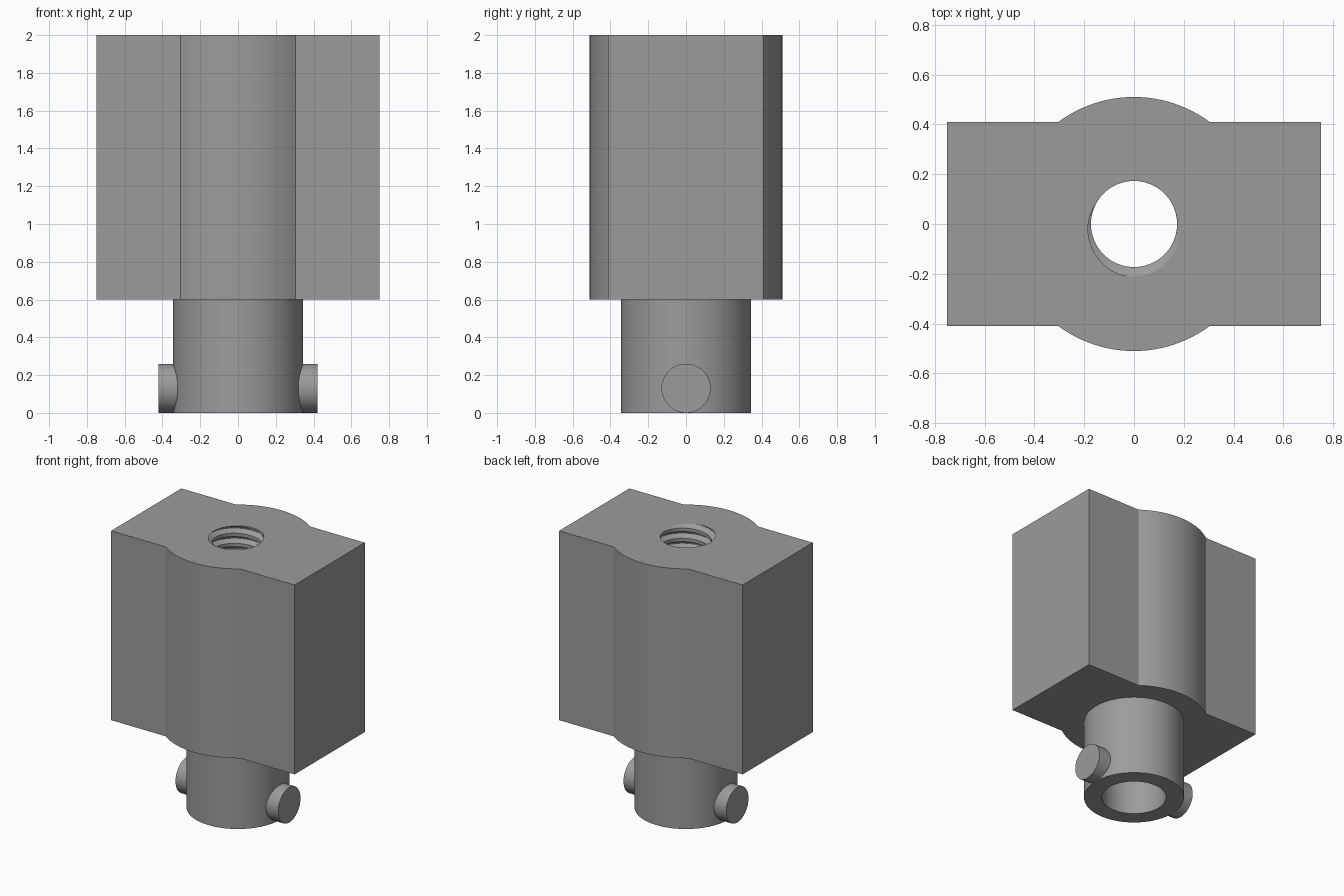
import bpy, bmesh, math

if "Cube" in bpy.data.objects:
    bpy.data.objects.remove(bpy.data.objects["Cube"])

TAU = 2 * math.pi
grey = bpy.data.materials.new("mid grey")
grey.diffuse_color = (0.33, 0.33, 0.33, 1)
grey.use_nodes = True
grey.node_tree.nodes["Principled BSDF"].inputs["Base Color"].default_value = grey.diffuse_color


def finish(name, bm, smooth=True):
    bmesh.ops.remove_doubles(bm, verts=bm.verts, dist=1e-5)
    bmesh.ops.recalc_face_normals(bm, faces=bm.faces)
    me = bpy.data.meshes.new(name)
    bm.to_mesh(me)
    bm.free()
    me.materials.append(grey)
    ob = bpy.data.objects.new(name, me)
    bpy.context.collection.objects.link(ob)
    bpy.ops.object.select_all(action='DESELECT')
    ob.select_set(True)
    bpy.context.view_layer.objects.active = ob
    if smooth:
        bpy.ops.object.shade_smooth_by_angle(angle=math.radians(25))
    return ob


# Block outline: rectangle with a round bulge on the front and back
HX, HY, R, Z0, Z1 = 0.75, 0.41, 0.51, 0.6, 2.0
a0 = math.asin(HY / R)
half = [(HX, HY)]
for i in range(25):
    a = a0 + (math.pi - 2 * a0) * i / 24
    half.append((R * math.cos(a), R * math.sin(a)))
half.append((-HX, HY))
outline = half + [(-x, -y) for x, y in half]
bm = bmesh.new()
base = bm.faces.new([bm.verts.new((x, y, Z0)) for x, y in outline])
top = bmesh.ops.extrude_face_region(bm, geom=[base], use_keep_orig=True)
bmesh.ops.translate(bm, vec=(0, 0, Z1 - Z0),
                    verts=[g for g in top["geom"] if isinstance(g, bmesh.types.BMVert)])
block = finish("block", bm, False)

# Right-hand screw thread, used to cut the hole through the block
PITCH, MINOR, MAJOR, SEG, LO, HI = 0.075, 0.173, 0.21, 48, 0.55, 2.05
STEPS = (0.0, 0.28, 0.33, 0.67, 0.72)   # positions along one pitch


def thread_radius(a, z):
    t = ((z - Z1) / PITCH - (a + math.pi / 2) / TAU + 0.5) % 1.0
    d = abs(t - 0.5)                     # 0 at the groove centre
    return MINOR + (MAJOR - MINOR) * max(0, min(1, (0.33 - d) / 0.28))


STEPS = (0.0, 0.17, 0.45, 0.55, 0.83)
turns = int((HI - LO) / PITCH) + 3
bm = bmesh.new()
columns = []
for i in range(SEG):
    a = TAU * i / SEG
    col = []
    for k in range(-turns - 1, 4):
        for s in STEPS:
            z = Z1 + PITCH * (k + s - 0.5 + (a + math.pi / 2) / TAU)
            z = max(LO, min(HI, z))
            r = thread_radius(a, z)
            col.append(bm.verts.new((r * math.cos(a), r * math.sin(a), z)))
    columns.append(col)
n = len(columns[0])
lap = len(STEPS)
for i in range(SEG):
    c, d = columns[i], columns[(i + 1) % SEG]
    shift = lap if i == SEG - 1 else 0   # the last strip joins one pitch higher
    for j in range(n - 1):
        j0, j1 = min(j + shift, n - 1), min(j + 1 + shift, n - 1)
        quad = [c[j], d[j0], d[j1], c[j + 1]]
        if j0 == j1:
            quad = [c[j], d[j0], c[j + 1]]
        bm.faces.new(quad)
for row in (0, n - 1):
    bm.faces.new([c[row] for c in columns])
bmesh.ops.dissolve_degenerate(bm, dist=1e-5, edges=bm.edges)
cutter = finish("thread_cutter", bm, False)

bpy.context.view_layer.objects.active = block
mod = block.modifiers.new("threaded hole", 'BOOLEAN')
mod.operation, mod.object, mod.solver = 'DIFFERENCE', cutter, 'EXACT'
bpy.ops.object.modifier_apply(modifier=mod.name)
bpy.data.objects.remove(cutter)
bpy.ops.object.select_all(action='DESELECT')
block.select_set(True)
bpy.ops.object.shade_smooth_by_angle(angle=math.radians(25))

# Collar: plain tube under the block, its top hidden against the underside
bm = bmesh.new()
profile = [(0.222, Z0), (0.222, 0.0), (0.345, 0.0), (0.345, Z0)]
rings = [[bm.verts.new((r * math.cos(TAU * i / 64), r * math.sin(TAU * i / 64), z))
          for r, z in profile] for i in range(64)]
for i in range(64):
    p, q = rings[i], rings[(i + 1) % 64]
    for j in range(3):
        bm.faces.new((p[j], q[j], q[j + 1], p[j + 1]))
finish("collar", bm)

# Locking pins on both sides of the collar
for side, name in ((-1, "left_pin"), (1, "right_pin")):
    bm = bmesh.new()
    ends = []
    for x in (0.27, 0.42):
        ends.append([bm.verts.new((side * x, 0.13 * math.cos(TAU * i / 48),
                                   0.13 + 0.13 * math.sin(TAU * i / 48))) for i in range(48)])
    for i in range(48):
        k = (i + 1) % 48
        bm.faces.new((ends[0][i], ends[0][k], ends[1][k], ends[1][i]))
    for e in ends:
        bm.faces.new(e)
    finish(name, bm)
